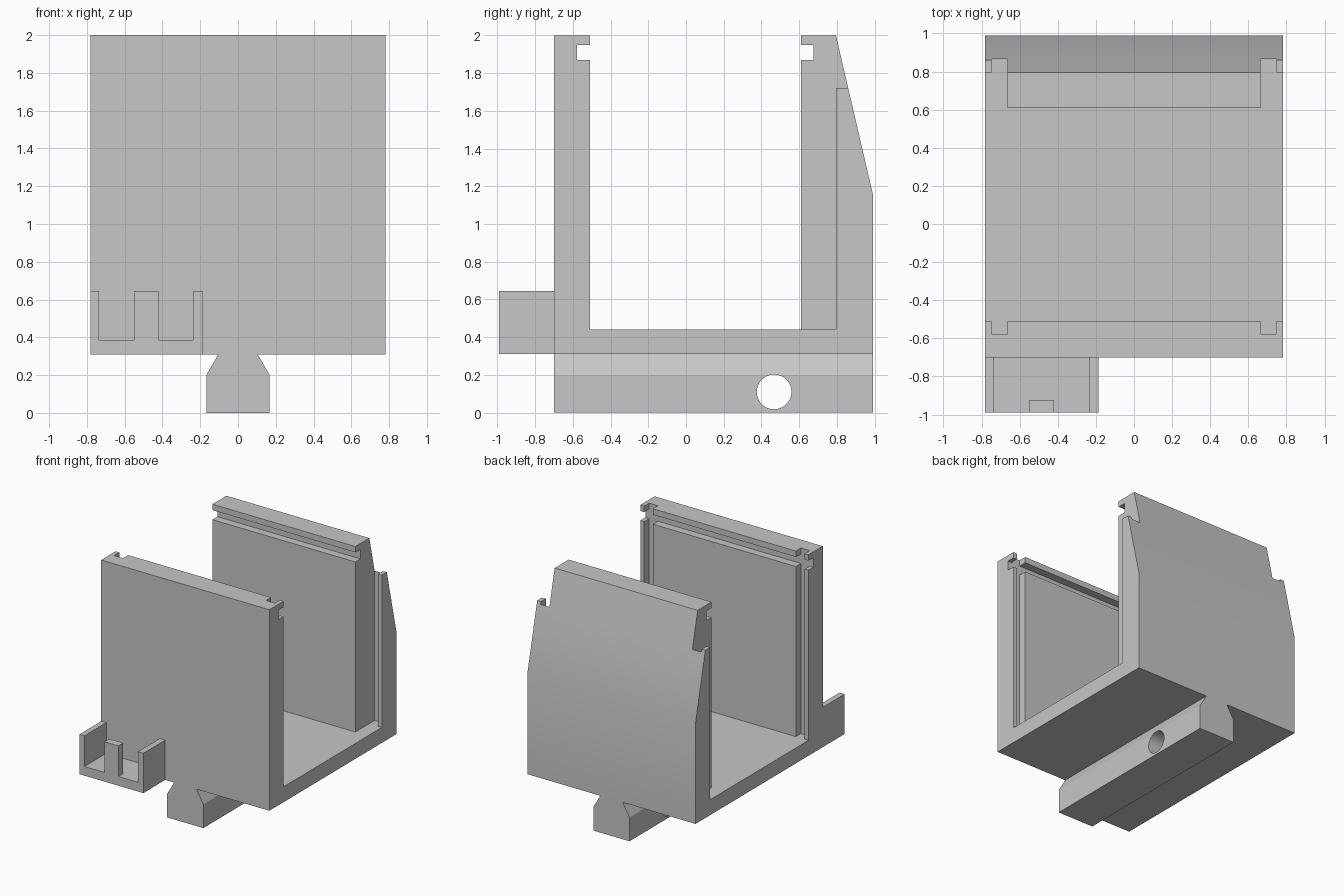
import bpy, bmesh, math
from mathutils import Vector

cube = bpy.data.objects.get("Cube")
if cube:
    bpy.data.objects.remove(cube, do_unlink=True)

grey = bpy.data.materials.new("plain grey")
grey.use_nodes = True
colour = (0.57, 0.57, 0.57, 1)
grey.diffuse_color = colour
grey.node_tree.nodes["Principled BSDF"].inputs["Base Color"].default_value = colour

HALF = 0.782                       # half width of the body
FLOOR, BASE, TOP = 0.44, 0.31, 2.0
BACK = 0.99
GROOVE_IN, GROOVE_OUT = 0.665, 0.747


def prism(name, profile, axis, lo, hi):
    """Extrude a (y, z) profile along x, or an (x, z) profile along y."""
    def place(p, t):
        return (t, p[0], p[1]) if axis == "x" else (p[0], t, p[1])
    bm = bmesh.new()
    face = bm.faces.new([bm.verts.new(place(p, lo)) for p in profile])
    new = bmesh.ops.extrude_face_region(bm, geom=[face])["geom"]
    shift = Vector((hi - lo, 0, 0) if axis == "x" else (0, hi - lo, 0))
    bmesh.ops.translate(bm, vec=shift,
                        verts=[v for v in new if isinstance(v, bmesh.types.BMVert)])
    bmesh.ops.recalc_face_normals(bm, faces=bm.faces)
    mesh = bpy.data.meshes.new(name)
    bm.to_mesh(mesh)
    bm.free()
    mesh.materials.append(grey)
    obj = bpy.data.objects.new(name, mesh)
    bpy.context.collection.objects.link(obj)
    return obj


def box(name, x, y, z):
    rect = [(y[0], z[0]), (y[1], z[0]), (y[1], z[1]), (y[0], z[1])]
    return prism(name, rect, "x", min(x), max(x))


def select(obj):
    bpy.ops.object.select_all(action="DESELECT")
    obj.select_set(True)
    bpy.context.view_layer.objects.active = obj


def carve(obj, cutter):
    select(obj)
    mod = obj.modifiers.new("cut", "BOOLEAN")
    mod.operation, mod.solver, mod.object = "DIFFERENCE", "EXACT", cutter
    bpy.ops.object.modifier_apply(modifier=mod.name)
    bpy.data.objects.remove(cutter, do_unlink=True)


# Cradle: floor, front wall and tapered back wall, with a slot along each wall top
cradle = prism("cradle", [
    (-0.70, BASE), (BACK, BASE), (BACK, 1.16), (0.795, TOP), (0.61, TOP),
    (0.61, 1.95), (0.677, 1.95), (0.677, 1.87), (0.61, 1.87), (0.61, FLOOR),
    (-0.51, FLOOR), (-0.51, 1.87), (-0.577, 1.87), (-0.577, 1.95),
    (-0.51, 1.95), (-0.51, TOP), (-0.70, TOP)], "x", -HALF, HALF)

# Upright grooves, stepped side lips and cut upper corners, mirrored left and right
for s in (-1, 1):
    groove = (s * GROOVE_IN, s * GROOVE_OUT)
    side = (s * GROOVE_IN, s * 0.9)
    carve(cradle, box("cutter", groove, (-0.577, -0.3), (FLOOR, 2.2)))
    carve(cradle, box("cutter", side, (0.4, 0.795), (FLOOR, 2.2)))
    carve(cradle, box("cutter", groove, (0.4, 0.865), (FLOOR, 2.2)))
    carve(cradle, box("cutter", side, (0.4, 1.2), (1.72, 2.2)))

# Mounting rail with a tapered neck and a cross hole
rail = prism("mounting_rail", [
    (-0.168, 0), (0.168, 0), (0.168, 0.2), (0.104, BASE),
    (-0.104, BASE), (-0.168, 0.2)], "y", -0.70, BACK)
ring = [math.tau * i / 48 for i in range(48)]
carve(rail, prism("cutter", [(0.467 + 0.092 * math.cos(a), 0.11 + 0.092 * math.sin(a))
                             for a in ring], "x", -0.4, 0.4))

# Small open tray on the front, with a post at its front edge
tray = prism("front_tray", [
    (-HALF, BASE), (-0.187, BASE), (-0.187, 0.645), (-0.237, 0.645),
    (-0.237, 0.387), (-0.735, 0.387), (-0.735, 0.645), (-HALF, 0.645)],
    "y", -BACK, -0.70)
post = box("tray_post", (-0.55, -0.42), (-BACK, -0.925), (0.387, 0.645))

for part in (cradle, rail, tray, post):
    select(part)
    bpy.ops.object.shade_smooth_by_angle(angle=math.radians(25))
